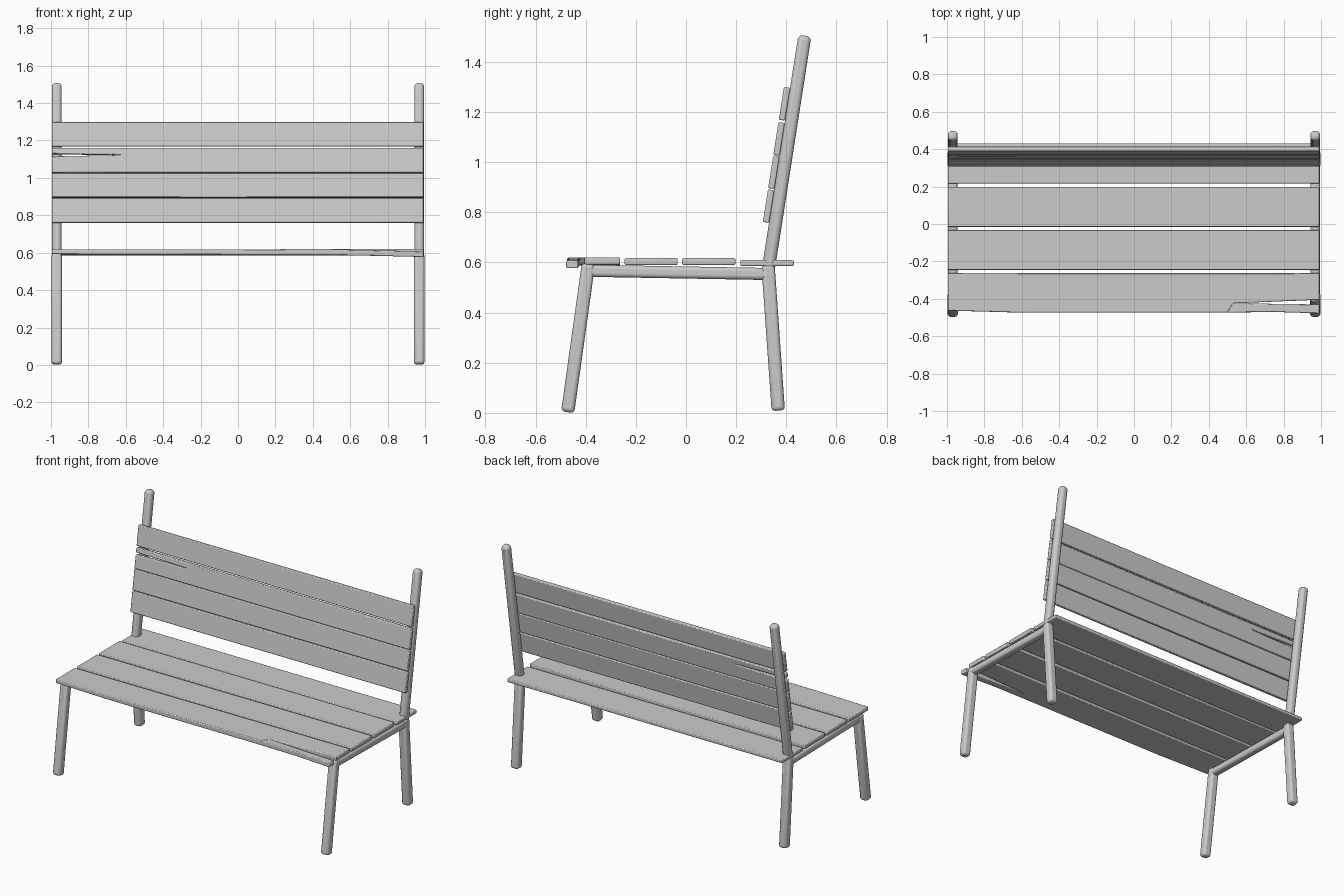
import bpy, bmesh, math
from mathutils import Vector, Matrix

if "Cube" in bpy.data.objects:
    bpy.data.objects.remove(bpy.data.objects["Cube"])


def finish(name, bm, width, segments, matrix=Matrix()):
    bmesh.ops.recalc_face_normals(bm, faces=bm.faces)
    me = bpy.data.meshes.new(name)
    bm.to_mesh(me)
    bm.free()
    ob = bpy.data.objects.new(name, me)
    bpy.context.collection.objects.link(ob)
    ob.matrix_world = matrix
    bev = ob.modifiers.new("soft_edges", "BEVEL")
    bev.width, bev.segments, bev.limit_method = width, segments, "ANGLE"
    bev.angle_limit = math.radians(50)
    bpy.context.view_layer.objects.active = ob
    ob.select_set(True)
    bpy.ops.object.shade_smooth_by_angle(angle=math.radians(35))
    ob.select_set(False)
    return ob


def plank(name, sections, matrix=Matrix()):
    """Board lofted through rectangles (x, y0, y1, z0, z1)."""
    bm = bmesh.new()
    rings = [[bm.verts.new((x, y, z)) for y, z in ((a, c), (b, c), (b, d), (a, d))]
             for x, a, b, c, d in sections]
    for r, s in zip(rings, rings[1:]):
        for i in range(4):
            j = (i + 1) % 4
            bm.faces.new((r[i], r[j], s[j], s[i]))
    bm.faces.new(rings[0])
    bm.faces.new(rings[-1])
    return finish(name, bm, 0.005, 2, matrix)


def beam(name, x, p, q, w, d, bevel=0.015):
    """Rounded square bar between two (y, z) points."""
    a, b = Vector((x, *p)), Vector((x, *q))
    bm = bmesh.new()
    bmesh.ops.create_cube(bm, size=1)
    bmesh.ops.scale(bm, vec=(w, d, (b - a).length), verts=bm.verts)
    tilt = math.atan2(-(b - a).y, (b - a).z)
    m = Matrix.Translation((a + b) / 2) @ Matrix.Rotation(tilt, 4, "X")
    return finish(name, bm, bevel, 3, m)


L, R = -0.995, 0.993

# Side frames
for side, s in (("left", -1), ("right", 1)):
    x = s * 0.969
    beam("front_leg_" + side, x, (-0.472, 0.003), (-0.389, 0.595), 0.055, 0.053)
    beam("back_leg_" + side, x, (0.368, 0.009), (0.327, 0.592), 0.055, 0.053)
    beam("back_post_" + side, x, (0.328, 0.57), (0.474, 1.505), 0.052, 0.052, 0.019)
    beam("side_rail_" + side, x, (-0.395, 0.567), (0.33, 0.554), 0.05, 0.048)

# Seat boards
for i, (y0, y1, z0, z1) in enumerate(((-0.245, -0.033, 0.59, 0.617),
                                      (-0.015, 0.197, 0.59, 0.617),
                                      (0.217, 0.43, 0.586, 0.609))):
    plank(f"seat_board_{i + 2}", [(L, y0, y1, z0, z1), (R, y0, y1, z0, z1)])

# Worn front seat board with a split corner that droops
plank("seat_board_1", [(L, -0.463, -0.263, 0.592, 0.617), (-0.6, -0.474, -0.263, 0.59, 0.617),
                       (0.5, -0.474, -0.263, 0.588, 0.619), (0.53, -0.424, -0.263, 0.588, 0.619),
                       (R, -0.405, -0.263, 0.592, 0.62)])
plank("seat_splinter", [(0.48, -0.474, -0.42, 0.588, 0.618), (0.75, -0.470, -0.427, 0.583, 0.613),
                        (R, -0.478, -0.430, 0.577, 0.607)])

# Backrest slats, leaning with the posts
lean = math.atan2(0.146, 0.935)
t, h = 0.0125, 0.066
for i, z in enumerate((0.825, 0.96, 1.093, 1.233)):
    y = 0.328 + (z - 0.57) * 0.156 - 0.026 - t
    m = Matrix.Translation((0, y, z)) @ Matrix.Rotation(math.pi / 2 - lean, 4, "X")
    if i == 2:
        # Slat with a crack running in from the left end
        plank("back_slat_3", [(L, -h, 0.021, -t, t), (-0.63, -h, 0.028, -t, t),
                              (-0.60, -h, h, -t, t), (R, -h, h, -t, t)], m)
        plank("back_splinter", [(L, 0.035, h, -t, t), (-0.58, 0.028, h, -t, t)], m)
    else:
        plank(f"back_slat_{i + 1}", [(L, -h, h, -t, t), (R, -h, h, -t, t)], m)
